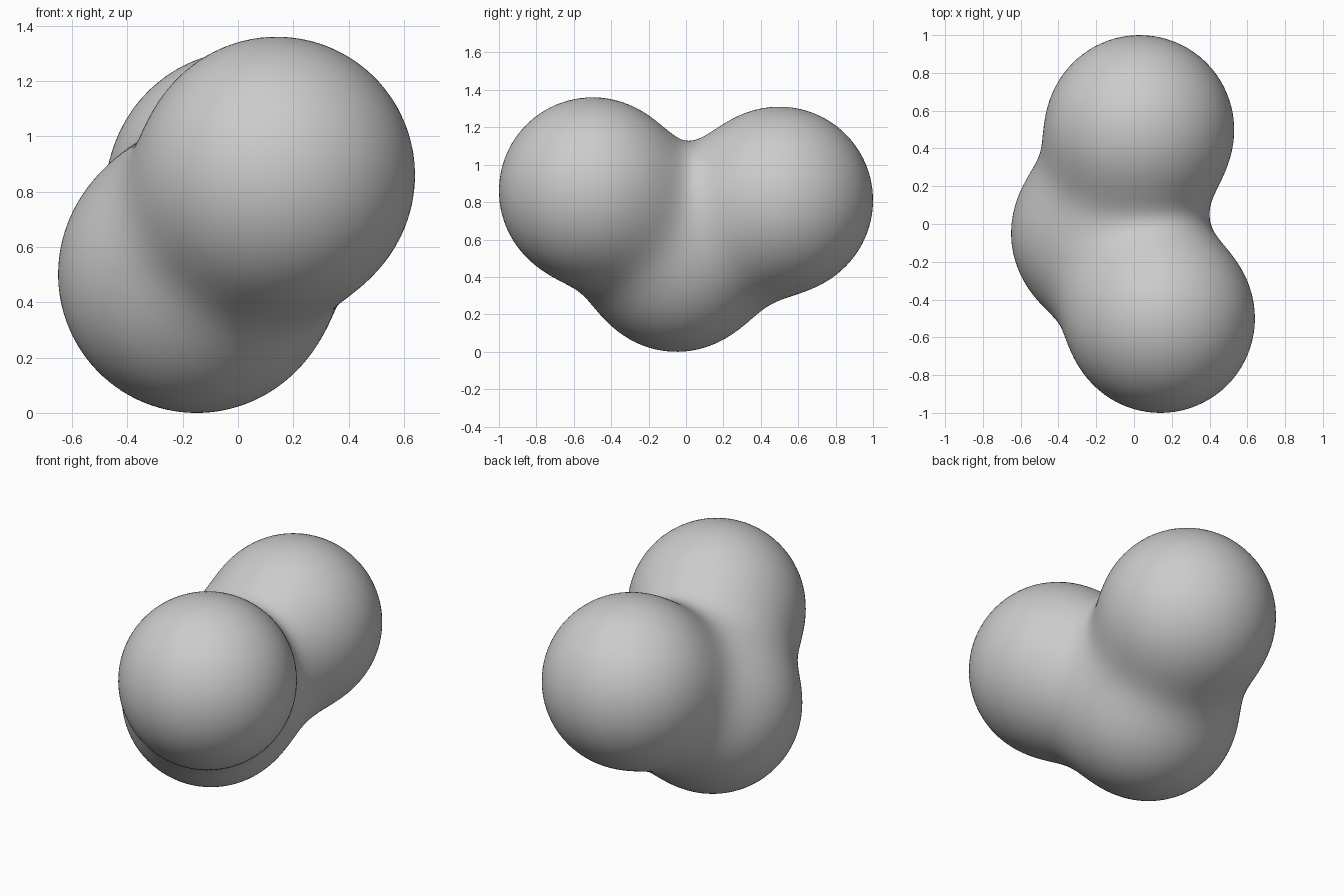
import bpy, bmesh, math
from mathutils import Vector

cube = bpy.data.objects.get("Cube")
if cube:
    bpy.data.objects.remove(cube, do_unlink=True)

# Three equal balls: front, back and lower
RADIUS = 0.5
BALLS = [Vector((0.14, -0.5, 0.86)),
         Vector((0.03, 0.5, 0.81)),
         Vector((-0.15, -0.05, 0.5))]
HARDNESS = 2.4
CORE = Vector((0, 0, 0.7))


def field(point):
    """Soft union of the balls: one on the surface, more inside."""
    return sum(math.exp(HARDNESS * (1 - (point - ball).length_squared / RADIUS ** 2))
               for ball in BALLS)


def surface_point(direction):
    """Step inward until the blended skin is met, then halve the gap."""
    outer = 1.4
    while field(CORE + direction * outer) < 1 and outer > 0.1:
        outer -= 0.03
    inner, outer = outer, outer + 0.03
    for _ in range(12):
        middle = (inner + outer) / 2
        if field(CORE + direction * middle) > 1:
            inner = middle
        else:
            outer = middle
    return CORE + direction * inner


# Grey clay
clay = bpy.data.materials.new("grey_clay")
clay.use_nodes = True
colour = (0.6, 0.6, 0.6, 1)
clay.diffuse_color = colour
shader = next(n for n in clay.node_tree.nodes if n.type == "BSDF_PRINCIPLED")
shader.inputs["Base Color"].default_value = colour

# Continuous skin wrapped around the balls
bm = bmesh.new()
bmesh.ops.create_icosphere(bm, subdivisions=6, radius=1)
for vert in bm.verts:
    vert.co = surface_point(vert.co.normalized())
for face in bm.faces:
    face.smooth = True
mesh = bpy.data.meshes.new("blended_balls")
bm.to_mesh(mesh)
bm.free()
mesh.materials.append(clay)
body = bpy.data.objects.new("blended_balls", mesh)
bpy.context.collection.objects.link(body)
